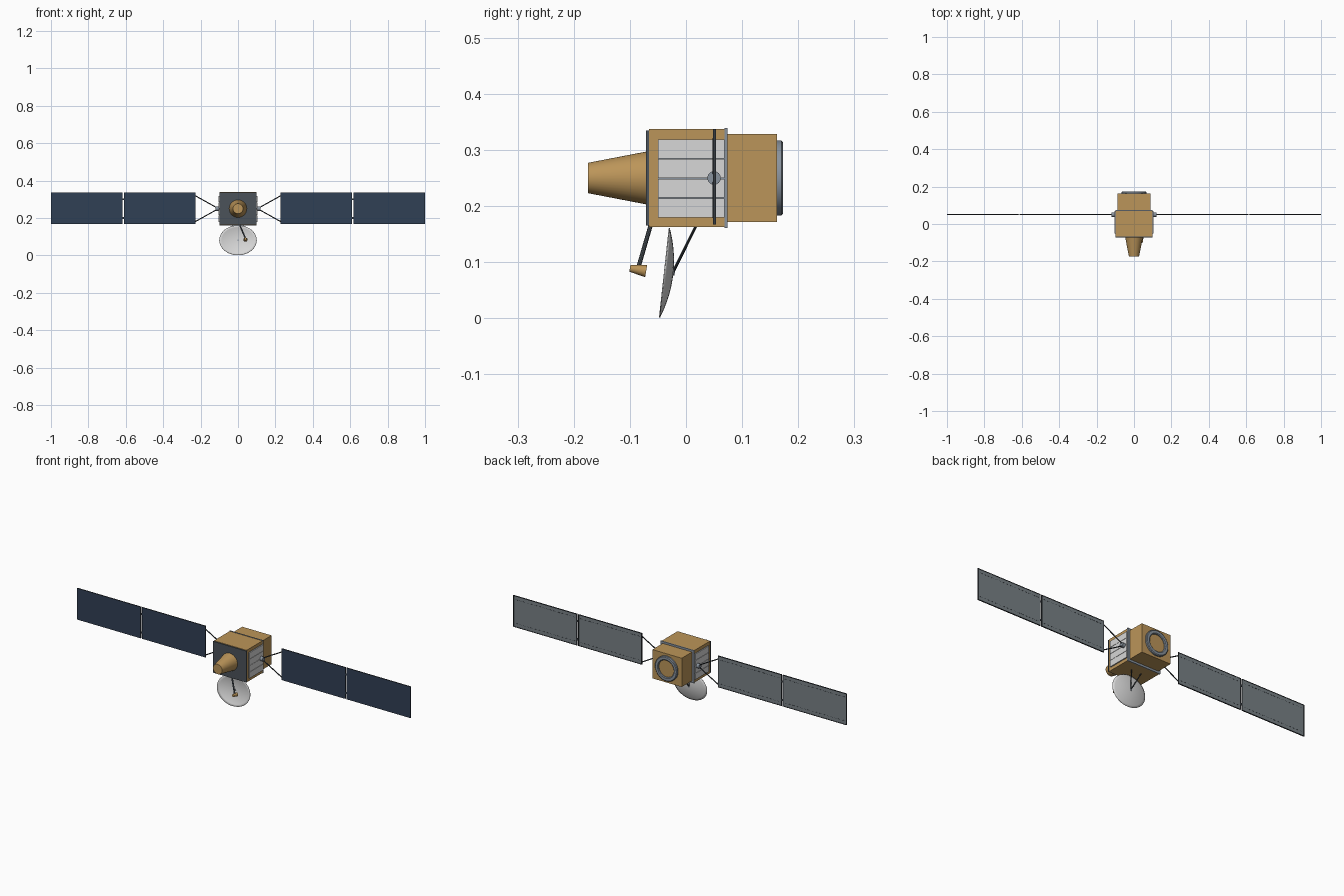
import bpy, bmesh, math
from mathutils import Vector

cube = bpy.data.objects.get("Cube")
if cube:
    bpy.data.objects.remove(cube, do_unlink=True)


def material(name, rgb):
    m = bpy.data.materials.new(name)
    m.use_nodes = True
    m.diffuse_color = (*rgb, 1)
    m.node_tree.nodes["Principled BSDF"].inputs["Base Color"].default_value = (*rgb, 1)
    return m


GOLD = material("gold foil", (0.50, 0.30, 0.10))
WHITE = material("radiator white", (0.68, 0.68, 0.68))
NAVY = material("solar cell navy", (0.03, 0.05, 0.09))
BACKING = material("panel backing grey", (0.19, 0.22, 0.24))
PLATE = material("slate grey", (0.07, 0.085, 0.10))
DARK = material("dark strut", (0.035, 0.042, 0.05))
STEEL = material("steel grey", (0.25, 0.29, 0.34))


def finish(name, bm, mats, smooth=False):
    bmesh.ops.recalc_face_normals(bm, faces=bm.faces)
    mesh = bpy.data.meshes.new(name)
    bm.to_mesh(mesh)
    bm.free()
    for m in mats:
        mesh.materials.append(m)
    ob = bpy.data.objects.new(name, mesh)
    bpy.context.collection.objects.link(ob)
    if smooth:
        bpy.ops.object.select_all(action='DESELECT')
        ob.select_set(True)
        bpy.context.view_layer.objects.active = ob
        bpy.ops.object.shade_smooth_by_angle(angle=math.radians(35))
    return ob


def box(name, lo, hi, *mats):
    """Box between two corners."""
    lo, hi = Vector(lo), Vector(hi)
    bm = bmesh.new()
    bmesh.ops.create_cube(bm, size=1)
    for v in bm.verts:
        v.co = (lo + hi) / 2 + v.co * (hi - lo)
    return finish(name, bm, mats)


def rod(name, a, b, r1, mat, r2=None, sides=10):
    """Cylinder or cone from a to b."""
    a, b = Vector(a), Vector(b)
    bm = bmesh.new()
    bmesh.ops.create_cone(bm, cap_ends=True, segments=sides, radius1=r1,
                          radius2=r1 if r2 is None else r2, depth=(b - a).length)
    turn = (b - a).to_track_quat('Z', 'Y')
    for v in bm.verts:
        v.co = turn @ v.co + (a + b) / 2
    return finish(name, bm, [mat], True)


def lathe(name, profile, z, mat, sides=48):
    """Revolve a closed (radius, y) profile around the body axis."""
    bm = bmesh.new()
    rings = []
    for i in range(sides):
        t = math.tau * i / sides
        rings.append([bm.verts.new((r * math.cos(t), y, z + r * math.sin(t))) for r, y in profile])
    n = len(profile)
    for i in range(sides):
        p, q = rings[i], rings[(i + 1) % sides]
        for j in range(n):
            k = (j + 1) % n
            bm.faces.new((p[j], p[k], q[k], q[j]))
    return finish(name, bm, [mat], True)


MID = 0.25

# Body: main box, front plate, collar and rear box
box("main_body", (-0.098, -0.066, 0.163), (0.098, 0.07, 0.337), GOLD)
box("front_plate", (-0.1, -0.071, 0.165), (0.1, -0.066, 0.335), PLATE)
box("rear_collar", (-0.1, 0.069, 0.161), (0.1, 0.074, 0.339), STEEL)
box("rear_box", (-0.088, 0.074, 0.172), (0.088, 0.162, 0.328), GOLD)

# Nose cone and rear docking ring
rod("nose_cone", (0, -0.071, MID), (0, -0.175, MID), 0.047, GOLD, 0.027, 40)
lathe("docking_ring", [(0.046, 0.161), (0.067, 0.161), (0.067, 0.17), (0.063, 0.173),
                       (0.05, 0.173), (0.046, 0.17)], MID, STEEL)
rod("ring_cover", (0, 0.16, MID), (0, 0.165, MID), 0.047, GOLD, sides=40)


def solar_panel(name, x0, x1):
    ob = box(name, (x0, 0.048, 0.167), (x1, 0.052, 0.337), NAVY, BACKING, DARK)
    for f in ob.data.polygons:
        f.material_index = 0 if f.normal.y < -0.5 else 1 if f.normal.y > 0.5 else 2


for side, s in (("left", 1), ("right", -1)):
    # Side radiator: dark backing with four white slats
    box(side + "_radiator_back", (s * 0.098, -0.05, 0.18), (s * 0.1, 0.069, 0.319), STEEL)
    for i in range(4):
        z = 0.18 + i * 0.035
        box(f"{side}_radiator_slat_{i + 1}", (s * 0.099, -0.05, z),
            (s * 0.104, 0.069, z + 0.0335), WHITE)

    # Array drive and yoke
    rod(side + "_drive_hub", (s * 0.1, 0.05, MID), (s * 0.12, 0.05, MID), 0.012, STEEL, sides=24)
    for end, d in (("upper", 1), ("lower", -1)):
        rod(f"{side}_yoke_{end}", (s * 0.115, 0.05, MID + d * 0.006),
            (s * 0.23, 0.05, MID + d * 0.07), 0.0028, DARK)

    # Two solar panels joined by hinges, with dark rims and stitching behind
    for i, (x0, x1) in enumerate(((0.228, 0.61), (0.617, 1.0))):
        label = f"{side}_solar_panel_{i + 1}"
        solar_panel(label, s * x0, s * x1)
        for end, z in (("top", 0.334), ("bottom", 0.167)):
            box(f"{label}_{end}_rim", (s * x0, 0.051, z), (s * x1, 0.0535, z + 0.003), DARK)
        for end, x in (("inner", x0), ("outer", x1 - 0.004)):
            box(f"{label}_{end}_rim", (s * x, 0.051, 0.167), (s * (x + 0.004), 0.0535, 0.337), DARK)
        for row, z in (("upper", 0.316), ("lower", 0.187)):
            for k in range(16):
                x = x0 + 0.012 + k * 0.0229
                box(f"{label}_{row}_stitch_{k + 1}", (s * x, 0.0515, z),
                    (s * (x + 0.014), 0.0526, z + 0.0016), DARK)
    for end, z in (("upper", 0.3), ("lower", 0.2)):
        box(f"{side}_hinge_{end}", (s * 0.607, 0.0485, z - 0.005),
            (s * 0.62, 0.0515, z + 0.005), DARK)

# Antenna dish: shallow elliptical bowl facing forward, slightly tilted
centre = Vector((0, -0.0385, 0.081))
up, back = Vector((0, 0.108, 0.994)), Vector((0, 0.994, -0.108))
bm = bmesh.new()
tip = bm.verts.new(centre + back * 0.015)
SIDES, RINGS = 48, 8
prev = None
for j in range(1, RINGS + 1):
    r = j / RINGS
    ring = []
    for i in range(SIDES):
        t = math.tau * i / SIDES
        ring.append(bm.verts.new(centre + Vector((0.1 * r * math.cos(t), 0, 0))
                                 + up * (0.08 * r * math.sin(t)) + back * (0.015 * (1 - r * r))))
    for i in range(SIDES):
        k = (i + 1) % SIDES
        bm.faces.new((prev[i], prev[k], ring[k], ring[i]) if prev else (tip, ring[k], ring[i]))
    prev = ring
dish = finish("antenna_dish", bm, [WHITE], True)
shell = dish.modifiers.new("shell", 'SOLIDIFY')
shell.thickness = 0.002
shell.offset = 0

# Dish supports and feed horn
for side, s in (("left", 1), ("right", -1)):
    rod(side + "_dish_strut", (s * 0.03, 0.018, 0.165), (0, -0.024, 0.08), 0.0025, DARK)
rod("dish_centre_stud", (0, -0.02, 0.08), (0, -0.03, 0.081), 0.004, STEEL)
rod("feed_arm", (0.008, -0.063, 0.166), (0.04, -0.085, 0.09), 0.004, PLATE)
rod("feed_horn", (0.04, -0.1, 0.089), (0.04, -0.071, 0.084), 0.006, GOLD, 0.011, 20)
